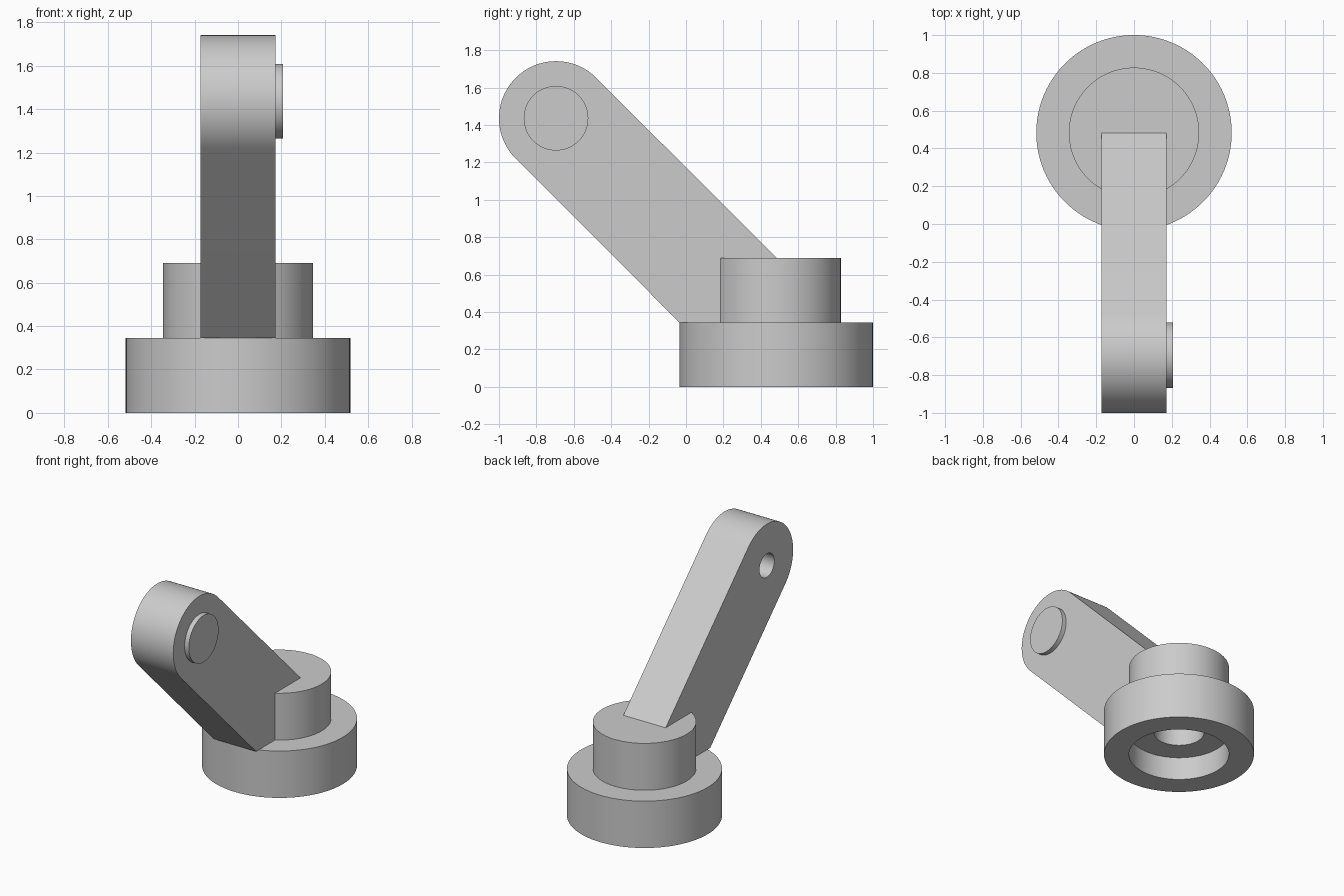
import bpy, bmesh
from math import cos, sin, pi, radians
from mathutils import Vector, Matrix

default = bpy.data.objects.get("Cube")
if default:
    bpy.data.objects.remove(default, do_unlink=True)

U = 0.345                # main module: arm width, step height
SEGS = 96
BASE_Y = 0.483
TIP = Vector((0, -0.695, 1.436))
TIP_R = 0.305

grey = bpy.data.materials.new("plain grey")
grey.use_nodes = True
grey.diffuse_color = (0.6, 0.6, 0.6, 1)
grey.node_tree.nodes["Principled BSDF"].inputs["Base Color"].default_value = (0.6, 0.6, 0.6, 1)


def make_object(name, bm):
    bmesh.ops.recalc_face_normals(bm, faces=bm.faces)
    mesh = bpy.data.meshes.new(name)
    bm.to_mesh(mesh)
    bm.free()
    mesh.materials.append(grey)
    obj = bpy.data.objects.new(name, mesh)
    bpy.context.collection.objects.link(obj)
    return obj


def activate(obj):
    bpy.ops.object.select_all(action='DESELECT')
    obj.select_set(True)
    bpy.context.view_layer.objects.active = obj


def smooth(obj):
    activate(obj)
    bpy.ops.object.shade_smooth_by_angle(angle=radians(30))


def x_cylinder(name, radius, x0, x1):
    """Cylinder along x, centred on the arm tip."""
    bm = bmesh.new()
    place = Matrix.Translation(TIP + Vector(((x0 + x1) / 2, 0, 0))) @ Matrix.Rotation(pi / 2, 4, 'Y')
    bmesh.ops.create_cone(bm, cap_ends=True, segments=SEGS, radius1=radius,
                          radius2=radius, depth=x1 - x0, matrix=place)
    return make_object(name, bm)


# Stepped round base, hollow from below with an even wall
profile = [(0, 2 * U), (U, 2 * U), (U, U), (1.5 * U, U), (1.5 * U, 0),
           (U, 0), (U, U / 2), (U / 2, U / 2), (U / 2, 1.5 * U), (0, 1.5 * U)]
bm = bmesh.new()
verts = [bm.verts.new((r, BASE_Y, z)) for r, z in profile]
edges = [bm.edges.new(pair) for pair in zip(verts, verts[1:])]
bmesh.ops.spin(bm, geom=verts + edges, cent=(0, BASE_Y, 0), axis=(0, 0, 1),
               angle=2 * pi, steps=SEGS, use_merge=False)
bmesh.ops.remove_doubles(bm, verts=bm.verts, dist=0.0005)
smooth(make_object("stepped_base", bm))

# Slanted arm with a round end; its foot sits inside the base wall
outline = [(BASE_Y, 0.6), (0.25, 0.6), (0.25, U), (-0.036, U)]
for i in range(49):
    a = radians(225) - pi * i / 48
    outline.append((TIP.y + TIP_R * cos(a), TIP.z + TIP_R * sin(a)))
outline.append((BASE_Y, 2 * U))
bm = bmesh.new()
side = bm.faces.new([bm.verts.new((-U / 2, y, z)) for y, z in outline])
moved = bmesh.ops.extrude_face_region(bm, geom=[side])["geom"]
bmesh.ops.translate(bm, vec=(U, 0, 0),
                    verts=[g for g in moved if isinstance(g, bmesh.types.BMVert)])
arm = make_object("slanted_arm", bm)

# Pin hole through the arm
cutter = x_cylinder("pin_hole_cutter", U / 4, -U, U)
cutter.hide_render = True
cut = arm.modifiers.new("pin hole", 'BOOLEAN')
cut.operation = 'DIFFERENCE'
cut.solver = 'EXACT'
cut.object = cutter
activate(arm)
bpy.ops.object.modifier_apply(modifier=cut.name)
bpy.data.objects.remove(cutter, do_unlink=True)
smooth(arm)

# Round boss closing the hole on the left side
smooth(x_cylinder("round_boss", U / 2, U / 2 - 0.001, 0.6 * U))
